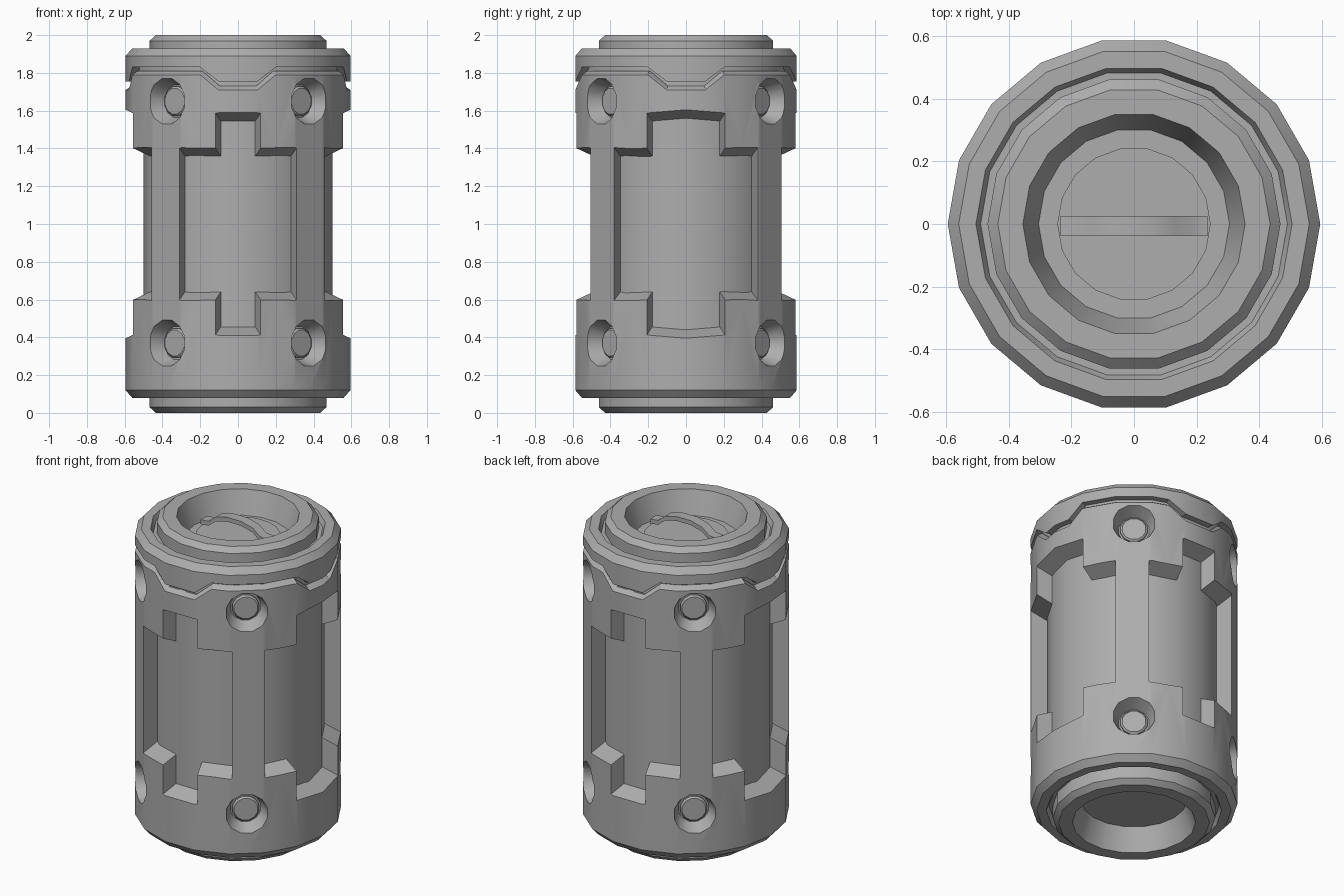
import bpy, bmesh
from math import sin, cos, radians, pi, hypot
from mathutils import Matrix, Vector

if "Cube" in bpy.data.objects:
    bpy.data.objects.remove(bpy.data.objects["Cube"])

MID = cos(radians(10))          # 18-gon face middle / corner radius
GREY = bpy.data.materials.new("dark_grey")
GREY.diffuse_color = (0.42, 0.42, 0.42, 1)
GREY.use_nodes = True
GREY.node_tree.nodes["Principled BSDF"].inputs["Base Color"].default_value = GREY.diffuse_color


def finish(name, bm, smooth=True):
    bmesh.ops.remove_doubles(bm, verts=bm.verts, dist=1e-5)
    bmesh.ops.recalc_face_normals(bm, faces=bm.faces)
    me = bpy.data.meshes.new(name)
    bm.to_mesh(me)
    bm.free()
    me.materials.append(GREY)
    ob = bpy.data.objects.new(name, me)
    bpy.context.collection.objects.link(ob)
    if smooth:
        shade(ob)
    return ob


def shade(ob, angle=28):
    bpy.ops.object.select_all(action='DESELECT')
    bpy.context.view_layer.objects.active = ob
    ob.select_set(True)
    bpy.ops.object.shade_smooth_by_angle(angle=radians(angle))


def dip(deg):
    """1 in the middle of each of the four sides, 0 at the corners."""
    a = abs((deg + 45) % 90 - 45)
    return 1.0 if a < 15 else 0.0


def lathe(name, profile, step=20, closed=True, smooth=True):
    """Spin profile points (r, z) or (r, z, dip depth) as an 18-sided form."""
    bm = bmesh.new()
    rings = []
    for deg in range(0, 360, step):
        k = MID if deg % 20 else 1.0
        a = radians(deg)
        ring = []
        for p in profile:
            z = p[1] - (p[2] * dip(deg) if len(p) > 2 else 0)
            ring.append(bm.verts.new((p[0] * k * cos(a), p[0] * k * sin(a), z)))
        rings.append(ring)
    n = len(profile)
    for i, r in enumerate(rings):
        s = rings[(i + 1) % len(rings)]
        for j in range(n if closed else n - 1):
            m = (j + 1) % n
            bm.faces.new([r[j], s[j], s[m], r[m]])
    bmesh.ops.dissolve_degenerate(bm, dist=1e-6, edges=bm.edges)
    return finish(name, bm, smooth)


def loft(name, loops, matrix=Matrix(), smooth=False):
    """Solid between two matching point loops."""
    bm = bmesh.new()
    a, b = [[bm.verts.new(matrix @ Vector(p)) for p in lp] for lp in loops]
    bm.faces.new(a)
    bm.faces.new(b)
    for i in range(len(a)):
        j = (i + 1) % len(a)
        bm.faces.new((a[i], a[j], b[j], b[i]))
    return finish(name, bm, smooth)


def cross(w1, w2, h1, h2, d):
    """Stepped window outline at distance d, flaring outwards with radius."""
    o = 0.32 * (d - 0.55)
    w1, w2 = w1 + o, w2 + o
    q = [(w2, h2), (w1, h2), (w1, h1)]
    q = [(y, h + 0.45 * (hypot(d, y) - 0.59)) for y, h in q]
    right = [(y, -z) for y, z in reversed(q)] + q
    pts = right + [(-y, -z) for y, z in right]
    return [(d, y, 1 + z) for y, z in pts]


def disc(r, x, z, n=12):
    return [(x, r * cos(2 * pi * (i + .5) / n), z + r * sin(2 * pi * (i + .5) / n)) for i in range(n)]


# outer armour shell, with dipped upper edge and a neck behind the seam
shell = lathe("outer_shell", [
    (0.56, 0.08), (0.595, 0.12), (0.595, 1.79, 0.08), (0.565, 1.81, 0.08),
    (0.555, 1.81, 0.08), (0.555, 1.87), (0.45, 1.87), (0.45, 0.11),
    (0.49, 0.11), (0.505, 0.08)], step=10, smooth=False)

# cutters: four stepped windows and eight screw recesses
cutters = []
for deg in (0, 90, 180, 270):
    size = (0.11, 0.325, 0.585, 0.4) if deg % 180 else (0.205, 0.41, 0.585, 0.4)
    m = Matrix.Rotation(radians(deg), 4, 'Z')
    cutters.append(loft("window_cutter", [cross(*size, 0.3), cross(*size, 0.75)], m))
for deg in (50, 130, 230, 310):
    m = Matrix.Rotation(radians(deg), 4, 'Z')
    for z in (0.37, 1.65):
        cutters.append(loft("screw_cutter", [disc(0.09, 0.50, z), disc(0.147, 0.64, z)], m))
        # bolt head: straight shank with a chamfered top
        loft("bolt_shank", [disc(0.08, 0.48, z), disc(0.08, 0.512, z)], m, True)
        loft("bolt_top", [disc(0.08, 0.512, z), disc(0.07, 0.522, z)], m, True)

bpy.context.view_layer.objects.active = shell
for c in cutters:
    c.hide_render = True
    mod = shell.modifiers.new("cut", 'BOOLEAN')
    mod.operation = 'DIFFERENCE'
    mod.solver = 'EXACT'
    mod.object = c
    bpy.ops.object.modifier_apply(modifier=mod.name)
for c in cutters:
    bpy.data.objects.remove(c)
shade(shell)

# inner tube seen through the windows
lathe("inner_core", [(0.5, 0.15), (0.5, 1.8)], closed=False)

# top collar with matching dipped lower edge
lathe("top_collar", [
    (0.595, 1.83, 0.075), (0.595, 1.89), (0.56, 1.93), (0.505, 1.93),
    (0.49, 1.90), (0.46, 1.90), (0.46, 1.83, 0.075)], step=10)

# recessed end caps, mirrored top and bottom
cap = [(0.468, 1.85), (0.468, 1.97), (0.435, 2.0), (0.355, 2.0), (0.305, 1.855), (0, 1.855)]
lathe("top_cap", cap, closed=False)
lathe("bottom_cap", [(r, 2 - z) for r, z in cap], closed=False)
lathe("cap_disc", [(0.245, 1.85), (0.245, 1.875), (0, 1.875)], closed=False)

# arched pull handle in the top recess
half = [(0.235, 1.92), (0.18, 1.925), (0.13, 1.965), (0.05, 1.985)]
arch = half + [(-x, z) for x, z in reversed(half)]
outline = arch + [(x, z - 0.028) for x, z in reversed(arch)]
handle = loft("pull_handle", [[(x, y - 0.007, z) for x, z in outline] for y in (-0.032, 0.032)])
shade(handle, 50)
